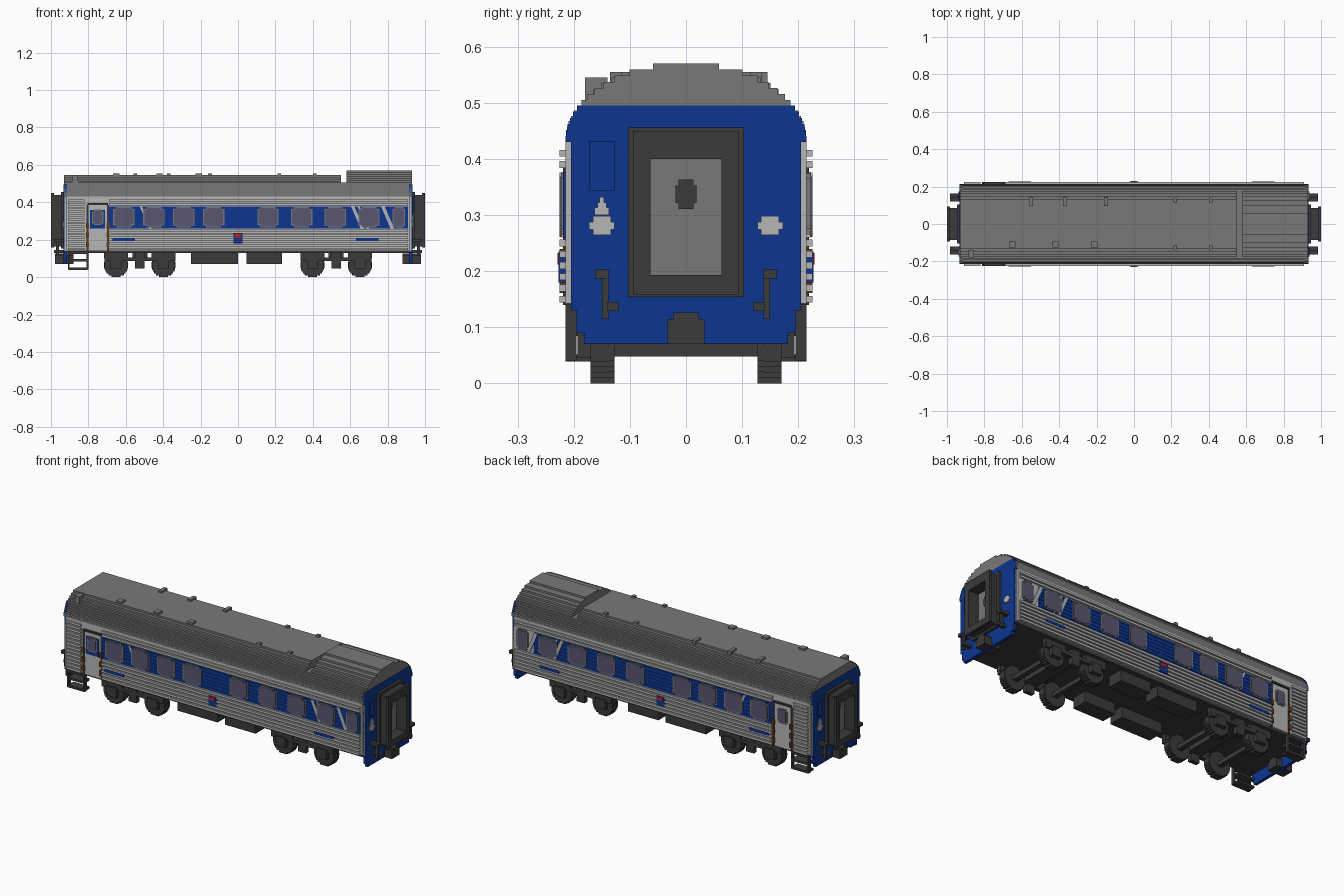
import bpy, bmesh, math

cube = bpy.data.objects.get("Cube")
if cube:
    bpy.data.objects.remove(cube, do_unlink=True)


def material(name, red, green, blue):
    mat = bpy.data.materials.new(name)
    mat.use_nodes = True
    mat.diffuse_color = (red, green, blue, 1)
    shader = mat.node_tree.nodes["Principled BSDF"]
    shader.inputs["Base Color"].default_value = mat.diffuse_color
    return mat


def grey(name, value):
    return material(name, value, value, value)


roof_grey = grey("roof grey", .19)
light_grey = grey("light grey", .47)
dark_grey = grey("dark grey", .043)
deep_blue = material("deep blue", .004, .036, .28)
window_violet = material("window violet", .1, .09, .16)
rail_brown = material("rail brown", .16, .045, .004)
badge_red = material("badge red", .6, .01, .01)

# Main dimensions of the coach
END, WALL, FLOOR, EAVE, CROWN = .93, .215, .14, .43, .57
BAND_LOW, BAND_HIGH = .26, .377
WINDOW_Z = .32
DOOR_X = -.75
STEP, LAYER = .01, .002
BAND = (BAND_LOW, BAND_HIGH)


def around(centre, half):
    return centre - half, centre + half


def proud(layers):
    """Depth range of a plate standing some layers out from the side wall."""
    return WALL - STEP, WALL + layers * LAYER


def signs(mirrored):
    return (1, -1) if mirrored else (1,)


def shape(name, mat, axis, outline, depth, mirror=""):
    """Extrude an outline along x or y, with mirrored copies in the same mesh."""
    bm = bmesh.new()
    for sx in signs("x" in mirror):
        for sy in signs("y" in mirror):
            caps = []
            for d in depth:
                points = [(d, a, z) if axis == "x" else (a, d, z) for a, z in outline]
                caps.append([bm.verts.new((sx * x, sy * y, z)) for x, y, z in points])
                bm.faces.new(caps[-1])
            near, far = caps
            for i in range(len(near)):
                bm.faces.new((near[i - 1], near[i], far[i], far[i - 1]))
    bmesh.ops.recalc_face_normals(bm, faces=bm.faces)
    mesh = bpy.data.meshes.new(name)
    bm.to_mesh(mesh)
    bm.free()
    mesh.materials.append(mat)
    bpy.context.collection.objects.link(bpy.data.objects.new(name, mesh))


def block(name, mat, x, y, z, mirror=""):
    (left, right), (low, high) = y, z
    outline = [(left, low), (right, low), (right, high), (left, high)]
    shape(name, mat, "x", outline, x, mirror)


def stepped(base, layers, centre=0):
    """Symmetric stair outline from (half width, top height) layers."""
    side = []
    for width, top in layers:
        side += [(width, base), (width, top)]
        base = top
    return [(centre + w, z) for w, z in side] + [(centre - w, z) for w, z in reversed(side)]


def stepped_ellipse(width, height, middle, low, high):
    """Stair layers that follow an ellipse between two heights."""
    count = round((high - low) / STEP)
    rise = (high - low) / count
    layers = []
    for i in range(count):
        t = (low + (i + .5) * rise - middle) / height
        layers.append((width * math.sqrt(1 - t * t), low + (i + 1) * rise))
    return layers


def arch(low, high):
    return stepped_ellipse(WALL, CROWN - EAVE, EAVE, low, high)


def disc(radius, x):
    top = 2 * radius
    return stepped(0, stepped_ellipse(radius, radius, radius, 0, top), x)


def clipped(x, z, width, height):
    """Rectangle with clipped corners, from half sizes."""
    inset = width * .7
    return stepped(z - height, [(inset, z - height + STEP), (width, z + height - STEP),
                                (inset, z + height)], x)


# Body shell and floor
length = around(0, END - STEP)
block("body_core", light_grey, around(0, END - LAYER), around(0, WALL - STEP), (FLOOR, EAVE))
block("body_walls", light_grey, length, around(0, WALL), (FLOOR + LAYER, EAVE))
block("underfloor", dark_grey, length, around(0, WALL - STEP), (FLOOR - STEP, FLOOR))

# Stepped roof, with a taller hump over one end
ROOF_BREAK = .505
shape("roof_lower", roof_grey, "x", stepped(EAVE, arch(EAVE, ROOF_BREAK)), around(0, END))
shape("roof_upper", roof_grey, "x", stepped(ROOF_BREAK, arch(ROOF_BREAK, .545)), (-END, .55))
shape("roof_hump", roof_grey, "x", stepped(ROOF_BREAK, arch(ROOF_BREAK, CROWN)), (.58, END))

# Roof vents
VENT_Z = (ROOF_BREAK, .555)
for x in (-.65, -.42, -.21):
    block("square_vent", roof_grey, around(x, .017), around(-.11, .016), VENT_Z)
for x in (-.55, -.37, -.15):
    block("long_vent", roof_grey, around(x, STEP), around(.12, .025), VENT_Z)
for x in (.22, .41):
    block("small_vents", roof_grey, around(x, STEP), around(.125, STEP), VENT_Z, "y")
block("end_vent", roof_grey, around(-.87, .015), around(-.16, .02), (.5, .545))

# Corrugated sides: ribs turn blue inside the window band
rib_runs = ((-END + .02, -.82), (-.69, END - .02))
for i in range(14):
    z = FLOOR + STEP + i * 2 * STEP
    if BAND_LOW < z < BAND_HIGH:
        block("band_ribs", deep_blue, (-.69, .79), proud(3), around(z, .005), "y")
        block("end_ribs", light_grey, rib_runs[0], proud(5), around(z, .006), "y")
    else:
        for run in rib_runs:
            block("side_ribs", light_grey, run, proud(5), around(z, .006), "y")
block("window_band", deep_blue, (-.69, .79), proud(2), BAND, "y")
block("band_front_end", deep_blue, (.79, .91), [-y for y in proud(2)], BAND)


# Windows
def window(x, width, height=.055, layers=4):
    for name, mat, rim, out in (("window_frame", roof_grey, 0, layers),
                                ("window_glass", window_violet, .006, layers + 1)):
        outline = clipped(x, WINDOW_Z, width - rim, height - rim)
        shape(name, mat, "y", outline, proud(out), "y")


for i in range(4):
    window(-.61 + .16 * i, .057)
    window(.16 + .18 * i, .057)
window(.86, .034)
window(DOOR_X, .03, .042, 3)

# Slanted stripes crossing the band
for x, width in ((-.5, .012), (.63, .018), (.665, STEP), (.79, .02)):
    lean = .025
    outline = [(x - lean, BAND_HIGH), (x - lean + width, BAND_HIGH),
               (x + lean + width, BAND_LOW), (x + lean, BAND_LOW)]
    shape("slanted_stripes", light_grey, "y", outline, proud(3.5), "y")

# Labels and badge
for x in (-.61, .69):
    block("side_labels", deep_blue, around(x, .06), proud(6), around(.2, .008), "y")
block("badge", deep_blue, around(0, .025), proud(6), (.18, .235), "y")
block("badge_top", badge_red, around(0, .016), proud(7), (.212, .232), "y")

# Entrance doors with canopy, posts and handrails
DOOR_TOP = .385
DOOR_HALF = .055
block("doors", light_grey, around(DOOR_X, DOOR_HALF), proud(1), (FLOOR, DOOR_TOP), "y")
block("door_canopies", dark_grey, around(DOOR_X, DOOR_HALF), proud(5),
      (DOOR_TOP, DOOR_TOP + STEP), "y")
block("door_band", deep_blue, around(DOOR_X, .04), [-y for y in proud(2)], (BAND_LOW, .36))
for x in around(DOOR_X, DOOR_HALF):
    block("door_posts", dark_grey, around(x, .005), proud(2), (FLOOR, DOOR_TOP), "y")
    for i in range(3):
        grip = around(FLOOR + .035 + .05 * i, .014)
        block("handrails", rail_brown, around(x, .008), proud(5), grip, "y")

# Entry steps
STEP_X = -.855
for x in around(STEP_X, .05):
    block("step_sides", dark_grey, around(x, .005), (.195, WALL), (.04, FLOOR), "y")
for z in (.045, .09, .13):
    block("step_treads", dark_grey, around(STEP_X, .05), (.165, WALL), around(z, .006), "y")

# Underfloor equipment
for x in ((-.25, 0), (.045, .235)):
    block("equipment_boxes", dark_grey, x, (.09, .18), (.07, FLOOR), "y")

# Bogies, mirrored to both ends
BOGIE_X, AXLE_Z, WHEEL = .525, .06, .065
FRAME_Y = (.16, .185)
block("bogie_beams", dark_grey, around(BOGIE_X, .19), FRAME_Y, around(.095, STEP), "xy")
block("bogie_springs", dark_grey, around(BOGIE_X, .025), FRAME_Y, (.045, FLOOR), "xy")
block("bogie_bolsters", dark_grey, around(BOGIE_X, .04), around(0, FRAME_Y[0]),
      (.09, FLOOR), "x")
for x in around(BOGIE_X, .127):
    shape("wheels", dark_grey, "y", disc(WHEEL - LAYER, x), (.137, .17), "xy")
    shape("wheel_flanges", dark_grey, "y", disc(WHEEL, x), (.127, .138), "xy")
    block("axle_boxes", dark_grey, around(x, .03), (.165, .193), (.045, .1), "xy")
    block("spring_pads", dark_grey, around(x, WHEEL), FRAME_Y, (.1, .132), "xy")
    block("axles", dark_grey, around(x, .014), around(0, .19), around(AXLE_Z, .012), "x")

# Blue end walls that follow the roof arch
FACE = END + LAYER
skirt = [(.182, .09), (.195, .13), (WALL - STEP, EAVE)]
shape("end_walls", deep_blue, "x", stepped(.07, skirt + arch(EAVE, .495)), (.915, FACE), "x")

# Gangways: base ring, bellows and outer lip around an inset door
DOOR_HALF_Y = .063
DOOR_Z = (.193, .4)
for name, start, stop, width, grow in (("gangway_base", END, .947, .103, .056),
                                       ("gangway_bellows", .947, .985, .086, .04),
                                       ("gangway_lip", .985, 1, .094, .05)):
    x = (start, stop)
    low, high = DOOR_Z
    block(name + "_sides", dark_grey, x, (DOOR_HALF_Y, width), DOOR_Z, "xy")
    block(name + "_head", dark_grey, x, around(0, width), (high, high + grow), "x")
    block(name + "_sill", dark_grey, x, around(0, width), (low - grow * .7, low), "x")
block("end_doors", roof_grey, (FACE, FACE + .006), around(0, DOOR_HALF_Y), DOOR_Z, "x")
shape("end_door_windows", dark_grey, "x", clipped(0, .337, .019, .026), (FACE, .943), "x")

# Couplers, lamps and brake hoses
coupler = stepped(.07, [(.033, .115), (.022, .126)])
shape("couplers", dark_grey, "x", coupler, (.88, .978), "x")
PLATE_X = (END, FACE + 3 * LAYER)
LAMP_Y = .15
shape("lamps", light_grey, "x", clipped(LAMP_Y, .281, .023, .017), PLATE_X, "xy")
HOSE_X = (END, .985)
block("hose_arms", dark_grey, HOSE_X, around(LAMP_Y, .012), around(.195, .008), "xy")
block("hoses", dark_grey, around(.965, .007), around(.144, .006), (.115, .19), "xy")
block("hose_hooks", dark_grey, HOSE_X, around(.13, STEP), around(.137, .008), "xy")

# Small stacked sign and hatch beside each gangway
for side in (-1, 1):
    end_x = [side * x for x in PLATE_X]
    y = -side * LAMP_Y
    sign = stepped(.3, [(.013, .313), (.008, .322), (.004, .332)], y)
    shape("end_sign", light_grey, "x", sign, end_x)
    block("end_hatch", deep_blue, end_x, around(y, .023), (.343, .432))
